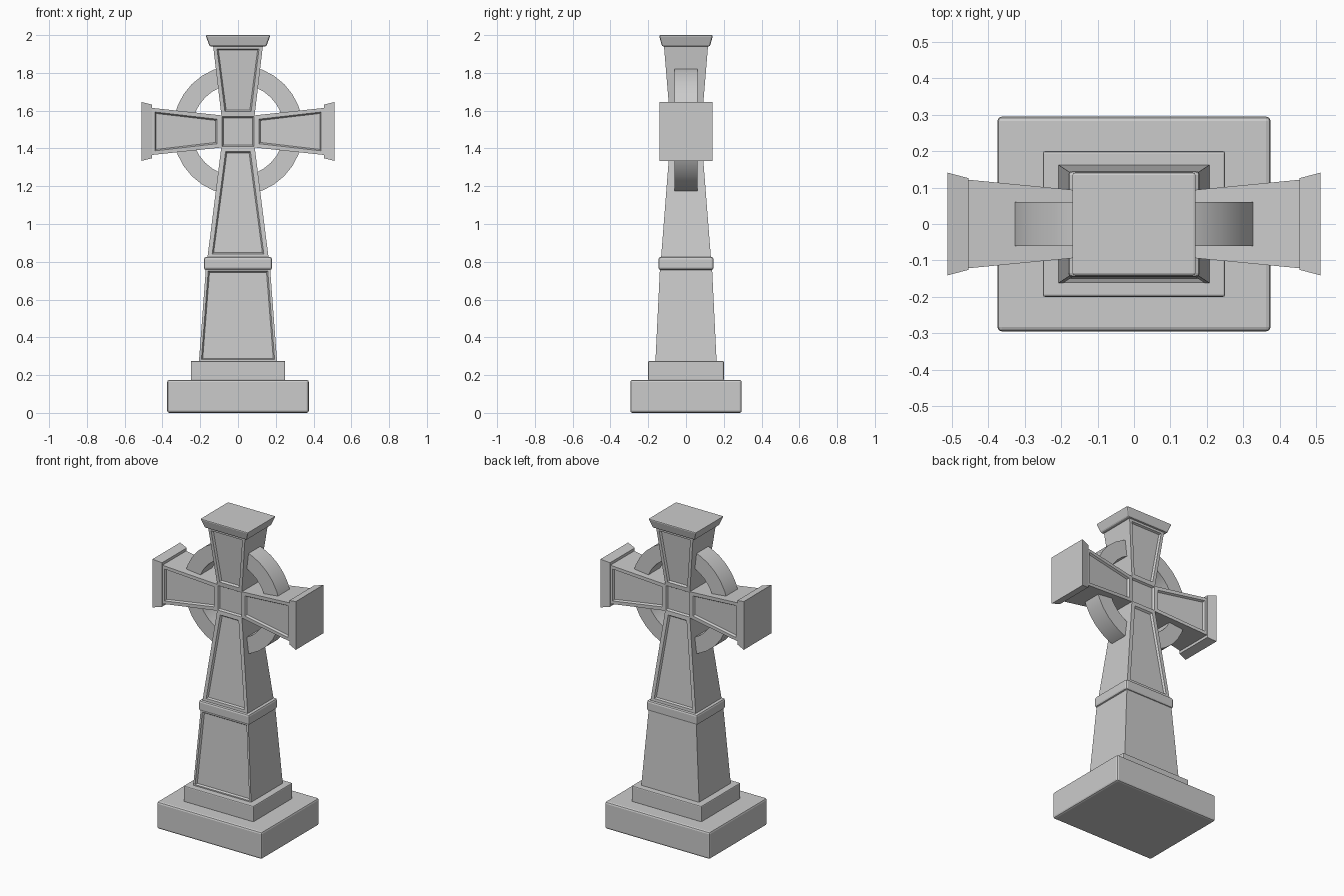
import bpy, bmesh, math
from mathutils import Matrix, Vector

if "Cube" in bpy.data.objects:
    bpy.data.objects.remove(bpy.data.objects["Cube"])

stone = bpy.data.materials.new("grey_stone")
stone.use_nodes = True
GREY = (0.6, 0.6, 0.6, 1)
stone.diffuse_color = GREY
stone.node_tree.nodes["Principled BSDF"].inputs["Base Color"].default_value = GREY

HUB_Z = 1.49


def finish(name, bm, bevel=0.0):
    bmesh.ops.recalc_face_normals(bm, faces=bm.faces)
    mesh = bpy.data.meshes.new(name)
    bm.to_mesh(mesh)
    bm.free()
    mesh.materials.append(stone)
    ob = bpy.data.objects.new(name, mesh)
    bpy.context.collection.objects.link(ob)
    if bevel:
        mod = ob.modifiers.new("worn_edges", "BEVEL")
        mod.width = bevel
        mod.segments = 2
        mod.limit_method = "ANGLE"
    return ob


def block(name, low, high, half_low, half_high, panels=(), border=0.03,
          turn=0.0, bevel=0.0):
    """Tapered block along z; panels lists the y signs that get a sunk panel.
    A turn swings the finished block about the hub of the cross."""
    bm = bmesh.new()
    rings = []
    for z, (hx, hy) in ((low, half_low), (high, half_high)):
        rings.append([bm.verts.new((sx * hx, sy * hy, z))
                      for sx, sy in ((-1, -1), (1, -1), (1, 1), (-1, 1))])
    bm.faces.new(rings[0])
    bm.faces.new(rings[1])
    for i in range(4):
        j = (i + 1) % 4
        bm.faces.new((rings[0][i], rings[0][j], rings[1][j], rings[1][i]))
    bmesh.ops.recalc_face_normals(bm, faces=bm.faces)
    bm.normal_update()
    for face in [f for f in bm.faces
                 if any(f.normal.y * s > 0.8 for s in panels)]:
        bmesh.ops.inset_region(bm, faces=[face], thickness=border)
        bmesh.ops.inset_region(bm, faces=[face], thickness=0.01, depth=-0.012)
    if turn:
        hub = Vector((0, 0, HUB_Z))
        bmesh.ops.rotate(bm, verts=bm.verts, cent=hub,
                         matrix=Matrix.Rotation(turn, 3, "Y"))
    return finish(name, bm, bevel)


# Stepped foot
block("base_slab", 0, 0.175, (0.375, 0.295), (0.375, 0.295), bevel=0.012)
block("base_step", 0.17, 0.275, (0.25, 0.2), (0.25, 0.2), bevel=0.006)

# Tapered pedestal and its collar
block("pedestal", 0.27, 0.765, (0.207, 0.162), (0.17, 0.138), panels=(-1,), border=0.018)
block("collar", 0.757, 0.825, (0.181, 0.146), (0.181, 0.146), bevel=0.012)

# Cross: shaft, hub and three flared arms
both = (-1, 1)
block("shaft", 0.82, 1.41, (0.162, 0.132), (0.088, 0.086), panels=both, border=0.034)
block("hub", 1.405, 1.575, (0.09, 0.086), (0.09, 0.086), panels=both, border=0.008)
block("top_arm", 1.575, 1.945, (0.088, 0.086), (0.132, 0.117), panels=both, border=0.028)
block("top_cap", 1.94, 2.0, (0.15, 0.127), (0.172, 0.143), bevel=0.008)
for side, sign in (("left", 1), ("right", -1)):
    turn = sign * math.pi / 2
    block(side + "_arm", HUB_Z + 0.088, HUB_Z + 0.46, (0.085, 0.086),
          (0.125, 0.122), panels=both, border=0.03, turn=turn)
    block(side + "_cap", HUB_Z + 0.455, HUB_Z + 0.512, (0.142, 0.126),
          (0.156, 0.141), turn=turn)

# Stone ring around the hub
SEGMENTS = 32
bm = bmesh.new()
loops = []
for i in range(SEGMENTS):
    a = 2 * math.pi * i / SEGMENTS
    loops.append([bm.verts.new((r * math.cos(a), y, 1.497 + r * math.sin(a)))
                  for r, y in ((0.345, -0.06), (0.345, 0.06), (0.245, 0.06), (0.245, -0.06))])
for i in range(SEGMENTS):
    here, after = loops[i], loops[(i + 1) % SEGMENTS]
    for k in range(4):
        m = (k + 1) % 4
        bm.faces.new((here[k], here[m], after[m], after[k]))
ring = finish("ring", bm)
bpy.ops.object.select_all(action="DESELECT")
ring.select_set(True)
bpy.context.view_layer.objects.active = ring
bpy.ops.object.shade_smooth_by_angle(angle=math.radians(30))
